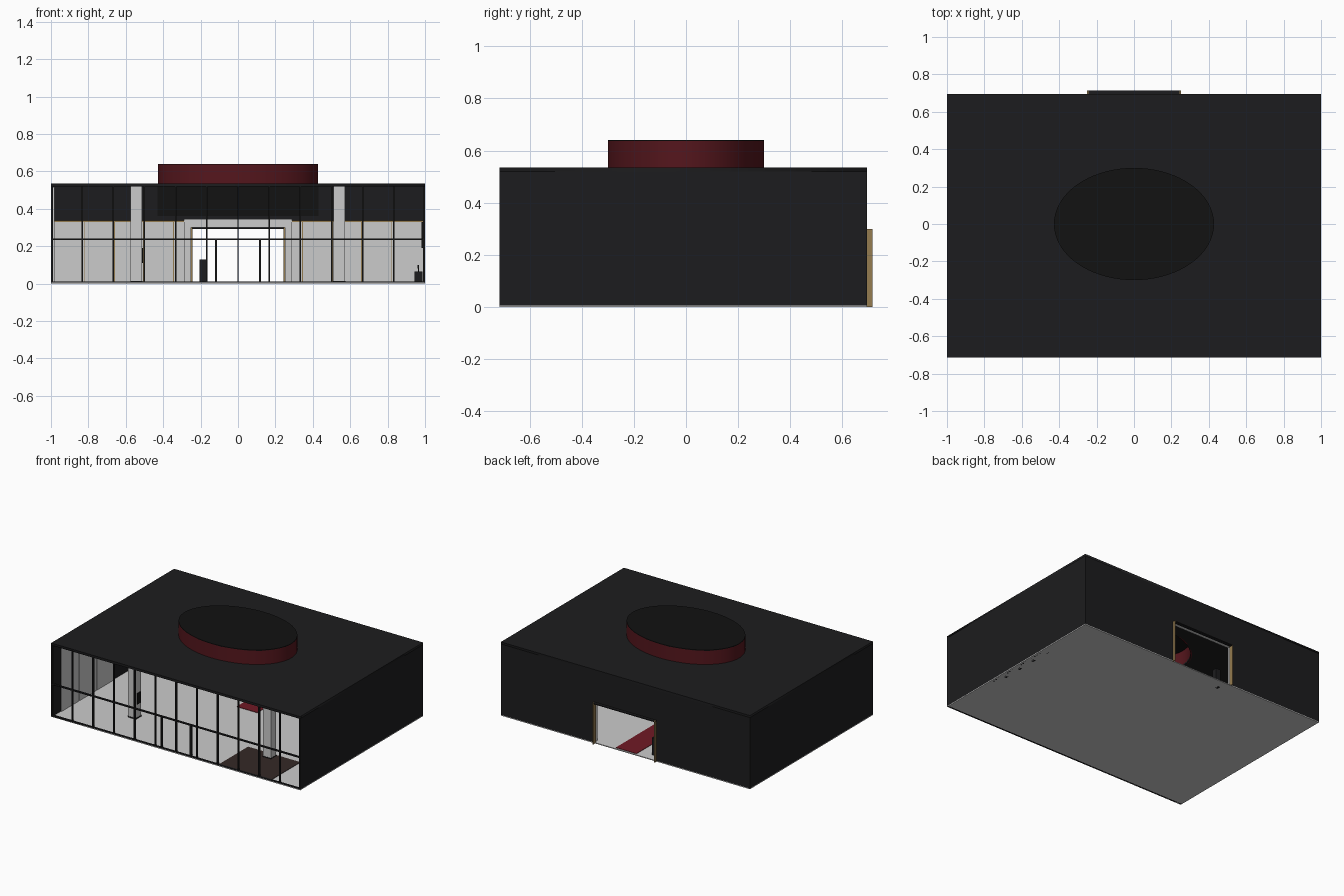
import bpy
from math import cos, sin, pi

if "Cube" in bpy.data.objects:
    bpy.data.objects.remove(bpy.data.objects["Cube"])


def mat(name, r, g, b):
    m = bpy.data.materials.new(name)
    m.diffuse_color = (r, g, b, 1)
    m.use_nodes = True
    m.node_tree.nodes["Principled BSDF"].inputs["Base Color"].default_value = m.diffuse_color
    return m


BLACK = mat("black", 0.012, 0.012, 0.013)
DARK = mat("dark_cap", 0.006, 0.006, 0.006)
RED = mat("deep_red", 0.09, 0.008, 0.012)
CARPET = mat("carpet_red", 0.16, 0.01, 0.018)
GOLD = mat("gold", 0.3, 0.2, 0.08)
BROWN = mat("rug_brown", 0.035, 0.022, 0.02)


def box(name, x, y, z, m=None):
    """Box from (min, max) ranges."""
    v = [(a, b, c) for a in x for b in y for c in z]
    f = [(0, 1, 3, 2), (4, 6, 7, 5), (0, 4, 5, 1), (2, 3, 7, 6), (0, 2, 6, 4), (1, 5, 7, 3)]
    me = bpy.data.meshes.new(name)
    me.from_pydata(v, [], f)
    ob = bpy.data.objects.new(name, me)
    bpy.context.collection.objects.link(ob)
    if m:
        me.materials.append(m)
    return ob


def oval(rx, ry, n=72):
    return [(rx * cos(2 * pi * i / n), ry * sin(2 * pi * i / n)) for i in range(n)]


def plate(name, outlines, z, m, smooth=False):
    """Extruded flat shape; inner outlines become holes."""
    cu = bpy.data.curves.new(name, 'CURVE')
    cu.dimensions = '2D'
    cu.fill_mode = 'BOTH'
    cu.extrude = (z[1] - z[0]) / 2
    for pts in outlines:
        s = cu.splines.new('POLY')
        s.points.add(len(pts) - 1)
        for p, (x, y) in zip(s.points, pts):
            p.co = (x, y, 0, 1)
        s.use_cyclic_u = True
    cu.materials.append(m)
    ob = bpy.data.objects.new(name, cu)
    ob.location.z = sum(z) / 2
    bpy.context.collection.objects.link(ob)
    bpy.ops.object.select_all(action='DESELECT')
    ob.select_set(True)
    bpy.context.view_layer.objects.active = ob
    bpy.ops.object.convert(target='MESH')
    if smooth:
        bpy.ops.object.shade_smooth_by_angle(angle=0.6)


F, B = -0.715, 0.695          # front and back of the hall
T = 0.012                     # wall thickness

# Shell: floor, walls and roof with oval opening
box("floor", (-1, 1), (F, B), (0, 0.006))
for n, s in (("left", -1), ("right", 1)):
    box(n + "_wall", sorted((s, s * (1 - T))), (F + 0.003, B), (0.006, 0.52), BLACK)
    box(n + "_back_wall", sorted((s * 0.25, s * (1 - T))), (B - T, B), (0.006, 0.52), BLACK)
box("back_wall_over_door", (-0.25, 0.25), (B - T, B), (0.3, 0.52), BLACK)
rect = [(-1, F), (1, F), (1, B), (-1, B)]
plate("roof", [rect, oval(0.418, 0.29)], (0.52, 0.535), BLACK)

# Raised oval ceiling recess
plate("oval_drum", [oval(0.428, 0.3), oval(0.418, 0.29)], (0.52, 0.636), RED, True)
plate("oval_cap", [oval(0.428, 0.3)], (0.634, 0.64), DARK)

# Front facade grid
for i in range(13):
    x = max(-0.996, min(0.996, -1 + i / 6))
    box("mullion", (x - 0.004, x + 0.004), (F, F + 0.014), (0.006, 0.525), BLACK)
for z, h in ((0.0, 0.012), (0.232, 0.008), (0.518, 0.014)):
    box("facade_rail", (-1, 1), (F, F + 0.014), (z, z + h), BLACK)
for x in (-0.118, 0.118):
    box("front_door_post", (x - 0.005, x + 0.005), (F, F + 0.016), (0.006, 0.232), BLACK)

# Back door: gold jambs and dark header outside, grey surround inside
for s in (-1, 1):
    box("door_jamb", sorted((s * 0.243, s * 0.25)), (B - T, 0.715), (0, 0.3), GOLD)
    box("door_surround_side", sorted((s * 0.25, s * 0.29)), (B - 0.035, B - T), (0.006, 0.345))
box("door_header", (-0.25, 0.25), (B, 0.715), (0.293, 0.3), BLACK)
box("door_surround_top", (-0.29, 0.29), (B - 0.035, B - T), (0.3, 0.345))

# Grey wall panels with gold trims
for s in (-1, 1):
    box("back_panel", sorted((s * 0.29, s * (1 - T))), (B - 0.025, B - T), (0.006, 0.33))
    box("back_panel_trim", sorted((s * 0.29, s * (1 - T))), (B - 0.028, B - T), (0.33, 0.336), GOLD)
    for x in (0.345, 0.505, 0.66, 0.82):
        box("panel_strip", (s * x - 0.002, s * x + 0.002), (B - 0.028, B - T), (0.006, 0.33), GOLD)
box("back_screen", (-0.43, 0.43), (B - 0.02, B - T), (0.36, 0.518), DARK)
for y0, y1 in ((-0.62, -0.42), (-0.415, -0.22), (-0.215, -0.02)):
    box("left_wall_panel", (-1 + T, -0.982), (y0, y1), (0.006, 0.515))
box("right_wall_screen", (0.982, 1 - T), (-0.28, 0.28), (0.19, 0.33), DARK)

# Columns with dark feet, and a small screen on one
for x in (-0.543, 0.541):
    box("column", (x - 0.031, x + 0.031), (-0.44, -0.38), (0.006, 0.52))
    box("column_foot", (x - 0.033, x + 0.033), (-0.442, -0.378), (0.006, 0.014), BLACK)
box("column_screen", (-0.512, -0.507), (-0.43, -0.39), (0.11, 0.19), DARK)

# Floor coverings
box("carpet_runner", (-0.08, 0.085), (0.1, B - T), (0.006, 0.009), CARPET)
box("rug", (0.34, 0.76), (-0.7, -0.37), (0.006, 0.009), BROWN)

# Kiosk by the door
box("kiosk", (-0.207, -0.17), (0.6, 0.635), (0.0, 0.13), BLACK)

# Row of counters with small posts along the right wall
for y in (-0.21, -0.07, 0.07, 0.21):
    box("counter", (0.945, 0.987), (y - 0.055, y + 0.055), (0.0, 0.065), BLACK)
    box("counter_post", (0.962, 0.968), (y - 0.003, y + 0.003), (0.065, 0.085), BLACK)
    box("counter_display", (0.959, 0.969), (y - 0.025, y + 0.025), (0.08, 0.1), BLACK)
